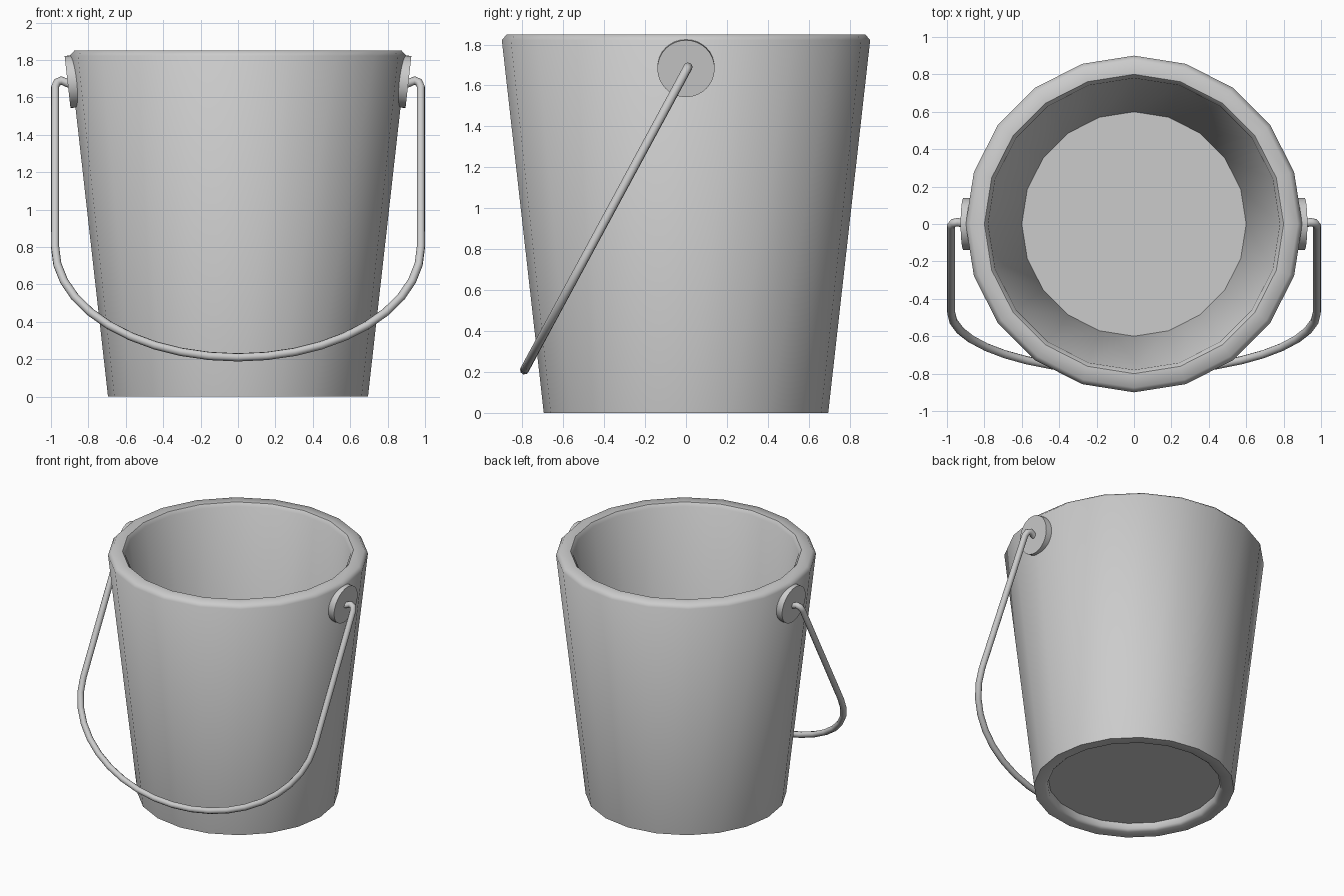
import bpy, bmesh, math
from mathutils import Matrix

if "Cube" in bpy.data.objects:
    bpy.data.objects.remove(bpy.data.objects["Cube"])


def finish(bm, name, angle=None):
    bmesh.ops.recalc_face_normals(bm, faces=bm.faces)
    me = bpy.data.meshes.new(name)
    bm.to_mesh(me)
    bm.free()
    ob = bpy.data.objects.new(name, me)
    bpy.context.collection.objects.link(ob)
    for p in me.polygons:
        p.use_smooth = True
    if angle:
        bpy.context.view_layer.objects.active = ob
        ob.select_set(True)
        bpy.ops.object.shade_smooth_by_angle(angle=math.radians(angle))
        ob.select_set(False)
    return ob


# Bucket body: closed 20-sided lathe, from recessed underside to inner floor
SIDES = 20
profile = [(0.595, 0.055), (0.60, 0.015), (0.62, 0.0), (0.695, 0.0), (0.90, 1.822),
           (0.875, 1.85), (0.80, 1.85), (0.78, 1.825), (0.60, 0.11)]
bm = bmesh.new()
rings = []
for r, z in profile:
    rings.append([bm.verts.new((r * math.cos(2 * math.pi * i / SIDES),
                                r * math.sin(2 * math.pi * i / SIDES), z))
                  for i in range(SIDES)])
for a, b in zip(rings, rings[1:]):
    for i in range(SIDES):
        j = (i + 1) % SIDES
        bm.faces.new((a[i], a[j], b[j], b[i]))
bm.faces.new(rings[0])
bm.faces.new(rings[-1])
finish(bm, "bucket_body", 50)

# Handle mounts: round plates tilted to follow the wall
tilt = math.atan2(0.205, 1.822)
for side, label in ((1, "right"), (-1, "left")):
    bm = bmesh.new()
    bmesh.ops.create_cone(bm, cap_ends=True, segments=32, radius1=0.14, radius2=0.14, depth=0.055)
    m = (Matrix.Translation((side * 0.884, 0, 1.685))
         @ Matrix.Rotation(side * (math.pi / 2 + tilt), 4, 'Y'))
    bmesh.ops.transform(bm, matrix=m, verts=bm.verts)
    finish(bm, "handle_mount_" + label, 40)

# Handle: hooks at the mounts, straight arms and a half-ellipse bow, leaning forward
front = [(0.89, 1.67), (0.915, 1.678), (0.945, 1.69), (0.968, 1.68), (0.978, 1.655)]
path = list(front)
for i in range(21):
    t = math.pi * i / 20
    path.append((0.978 * math.cos(t), 0.80 - 0.59 * math.sin(t)))
path += [(-x, z) for x, z in reversed(front)]
cu = bpy.data.curves.new("handle", 'CURVE')
cu.dimensions = '3D'
cu.bevel_depth = 0.0225
cu.bevel_resolution = 2
cu.use_fill_caps = True
sp = cu.splines.new('POLY')
sp.points.add(len(path) - 1)
for p, (x, z) in zip(sp.points, path):
    p.co = (x, 0.01 - (1.69 - z) * 0.54, z, 1)
sp.use_smooth = True
handle = bpy.data.objects.new("handle", cu)
bpy.context.collection.objects.link(handle)
bpy.context.view_layer.objects.active = handle
handle.select_set(True)
bpy.ops.object.convert(target='MESH')
